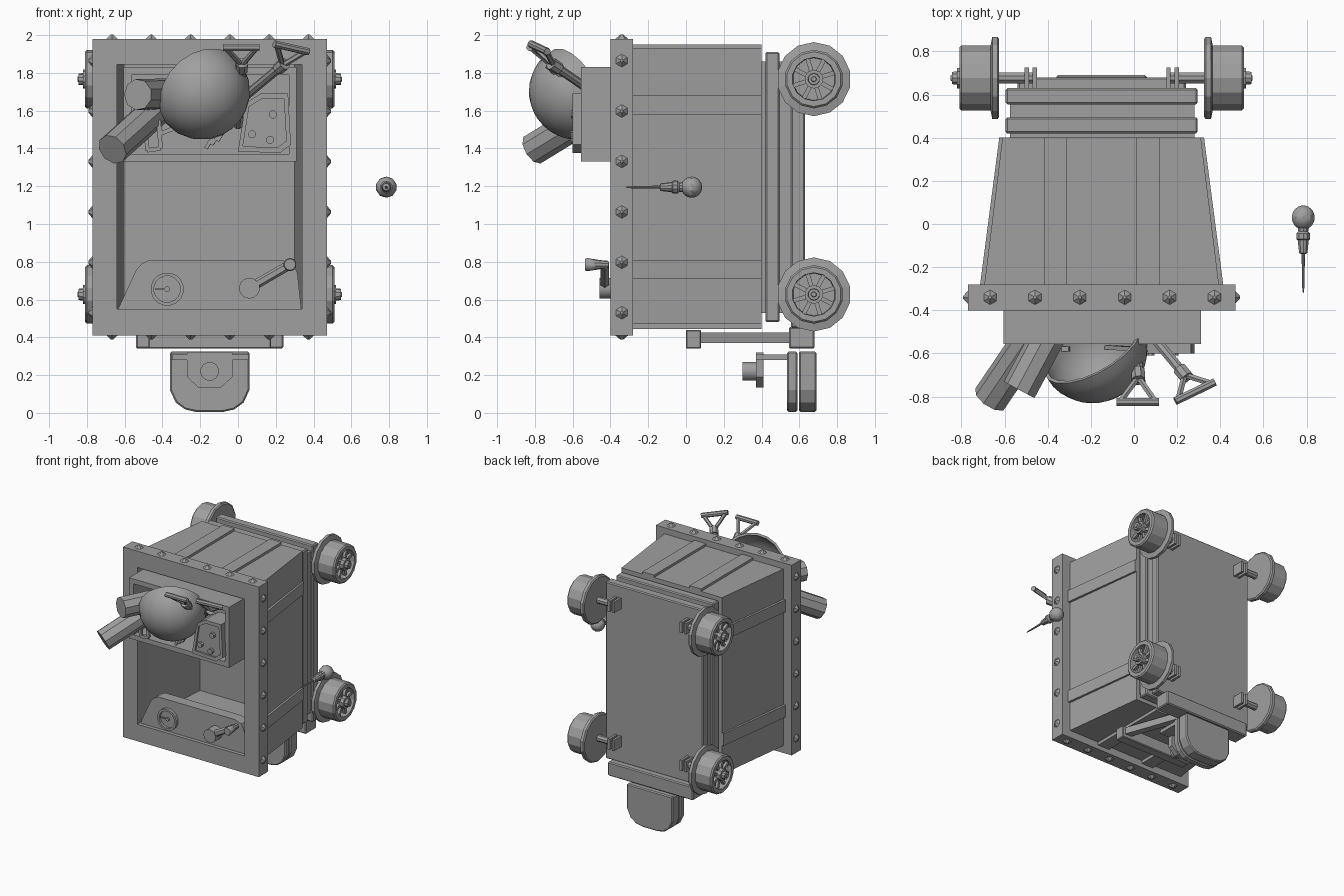
import bpy, bmesh, math
from mathutils import Vector, Matrix

if "Cube" in bpy.data.objects:
    bpy.data.objects.remove(bpy.data.objects["Cube"], do_unlink=True)

grey = bpy.data.materials.new("plain_grey")
grey.use_nodes = True
grey.diffuse_color = (0.35, 0.35, 0.35, 1)
grey.node_tree.nodes["Principled BSDF"].inputs["Base Color"].default_value = (0.35, 0.35, 0.35, 1)
CX = -0.15  # centre line of the cart


def finish(name, bm, bevel=0, smooth=False):
    bmesh.ops.recalc_face_normals(bm, faces=bm.faces)
    me = bpy.data.meshes.new(name)
    bm.to_mesh(me)
    bm.free()
    me.materials.append(grey)
    ob = bpy.data.objects.new(name, me)
    bpy.context.collection.objects.link(ob)
    if bevel:
        mod = ob.modifiers.new("bevel", 'BEVEL')
        mod.width, mod.segments = bevel, 1
    if smooth:
        bpy.ops.object.select_all(action='DESELECT')
        ob.select_set(True)
        bpy.context.view_layer.objects.active = ob
        bpy.ops.object.shade_smooth_by_angle(angle=math.radians(35))
    return ob


def loft(name, rings, caps=(True, True), bevel=0, smooth=False):
    """Skin a list of equal-length point rings."""
    bm = bmesh.new()
    vs = [[bm.verts.new(p) for p in r] for r in rings]
    n = len(vs[0])
    for a, b in zip(vs, vs[1:]):
        for i in range(n):
            bm.faces.new((a[i], a[(i + 1) % n], b[(i + 1) % n], b[i]))
    if caps[0]:
        bm.faces.new(vs[0])
    if caps[1]:
        bm.faces.new(vs[-1])
    return finish(name, bm, bevel, smooth)


def rect(x0, x1, z0, z1, y):
    return [(x0, y, z0), (x1, y, z0), (x1, y, z1), (x0, y, z1)]


def box(name, x, y, z, bevel=0.0):
    return loft(name, [rect(*x, *z, y[0]), rect(*x, *z, y[1])], bevel=bevel)


def lathe(name, origin, axis, profile, n=14, smooth=False, caps=(True, True)):
    """Turn (distance along axis, radius) pairs around an axis."""
    q = Vector(axis).to_track_quat('Z', 'Y')
    o = Vector(origin)
    rings = [[o + q @ Vector((r * math.cos(2 * math.pi * (i + .5) / n),
                              r * math.sin(2 * math.pi * (i + .5) / n), h))
              for i in range(n)] for h, r in profile]
    return loft(name, rings, caps, smooth=smooth)


def rod(name, a, b, r, n=8):
    d = Vector(b) - Vector(a)
    return lathe(name, a, d, [(0, r), (d.length, r)], n, True)


def plate(name, pts, y0, y1, bevel=0):
    """Extrude an (x, z) outline through y."""
    return loft(name, [[(x, y, z) for x, z in pts] for y in (y0, y1)], bevel=bevel)


# Hollow tapered tub
loft("tub", [rect(-0.61, 0.31, 0.47, 1.93, 0.40), rect(-0.695, 0.395, 0.47, 1.93, -0.29),
             rect(-0.64, 0.34, 0.55, 1.85, -0.29), rect(-0.60, 0.30, 0.55, 1.85, 0.36)])

# Straps around the tub
for z in (0.76, 1.63):
    for s in (-1, 1):
        pts = [(CX + s * w, y) for w, y in ((0.45, 0.40), (0.475, 0.40), (0.565, -0.29), (0.53, -0.29))]
        loft("side_strap", [[(x, y, h) for x, y in pts] for h in (z - 0.05, z + 0.05)])
for x in (-0.365, 0.065):
    for z in ((0.445, 0.48), (1.92, 1.95)):
        box("end_strap", (x - 0.053, x + 0.053), (-0.29, 0.40), z)

# Front rim
loft("front_rim", [rect(-0.77, 0.47, 0.41, 1.98, -0.40), rect(-0.77, 0.47, 0.41, 1.98, -0.28),
                   rect(-0.64, 0.34, 0.55, 1.845, -0.28), rect(-0.64, 0.34, 0.55, 1.845, -0.40),
                   rect(-0.77, 0.47, 0.41, 1.98, -0.40)], (False, False))

# Rim bolts
bolt = [(0, 0.034), (0.022, 0.008)]
for k in range(6):
    z, x = 0.53 + k * 0.267, -0.667 + k * 0.208
    for s in (-1, 1):
        lathe("side_bolt", (CX + s * 0.62, -0.34, z), (s, 0, 0), bolt, 6)
        lathe("end_bolt", (x, -0.34, 1.195 + s * 0.785), (0, 0, s), bolt, 6)

# Chassis
box("neck", (-0.575, 0.28), (0.36, 0.60), (0.53, 1.86))
box("inner_plate", (-0.595, 0.295), (0.42, 0.495), (0.48, 1.91), 0.008)
box("outer_plate", (-0.595, 0.295), (0.555, 0.63), (0.45, 1.91), 0.008)

# Undercarriage at the lower end
box("rear_beam", (-0.54, 0.24), (0.545, 0.68), (0.34, 0.455), 0.008)
box("front_beam", (-0.475, 0.175), (0.0, 0.08), (0.34, 0.44), 0.006)
for s in (-1, 1):
    pts = [(CX + s * x, y) for x, y in ((0.25, 0.06), (0.31, 0.06), (0.13, 0.56), (0.07, 0.56))]
    loft("brace", [[(x, y, h) for x, y in pts] for h in (0.37, 0.425)])

# Buffer: two rounded pads, bracket and knob
half = [(0.21, 0.325), (0.21, 0.12), (0.18, 0.055), (0.13, 0.018), (0.07, 0.005)]
outline = [(CX + x, z) for x, z in half] + [(CX - x, z) for x, z in reversed(half)]
plate("buffer_pad_inner", outline, 0.535, 0.59, 0.008)
plate("buffer_pad_outer", outline, 0.598, 0.69, 0.008)
box("buffer_arm", (-0.35, 0.055), (0.37, 0.54), (0.28, 0.31))
half = [(0.12, 0.32), (0.12, 0.19), (0.06, 0.135)]
plate("buffer_bracket", [(CX + x, z) for x, z in half] + [(CX - x, z) for x, z in reversed(half)], 0.37, 0.41)
rod("buffer_knob", (CX, 0.30, 0.22), (CX, 0.37, 0.22), 0.05, 12)

# Wheels with hub, spokes, axle and bracket
for s in (-1, 1):
    for z in (0.627, 1.767):
        y, x0 = 0.677, CX + s * 0.475
        lathe("wheel", (x0, y, z), (s, 0, 0),
              [(0, 0.185), (0.008, 0.196), (0.032, 0.196), (0.04, 0.155), (0.175, 0.155),
               (0.185, 0.145), (0.185, 0.115), (0.12, 0.112)], 14)
        lathe("wheel_hub", (x0, y, z), (s, 0, 0),
              [(0.05, 0.05), (0.195, 0.05), (0.195, 0.032), (0.22, 0.03), (0.22, 0.015), (0.225, 0.012)], 10)
        for k in range(8):
            a = k * math.pi / 4 + 0.3
            d = Vector((0, math.cos(a), math.sin(a)))
            c = Vector((x0 + s * 0.155, y, z))
            rod("spoke", c + d * 0.04, c + d * 0.12, 0.016, 4)
        rod("axle", (CX + s * 0.30, y, z), (x0, y, z), 0.027, 8)
        for w in (0.30, 0.338):
            xs = sorted((CX + s * w, CX + s * (w + 0.02)))
            box("axle_bracket", xs, (0.62, 0.725), (z - 0.045, z + 0.045))

# Open storage bin
loft("storage_bin", [rect(-0.605, 0.31, 1.33, 1.83, 0.10), rect(-0.605, 0.31, 1.33, 1.83, -0.557),
                     rect(-0.565, 0.27, 1.37, 1.79, -0.557), rect(-0.565, 0.27, 1.37, 1.79, 0.05)])

# Control panel with gauge and crank
plate("control_panel", [(-0.635, 0.55), (0.335, 0.55), (0.315, 0.74), (0.29, 0.79), (0.23, 0.81),
                        (-0.47, 0.81), (-0.51, 0.79), (-0.54, 0.755)], -0.37, -0.28)
lathe("gauge_ring", (-0.375, -0.37, 0.655), (0, -1, 0),
      [(0, 0.088), (0.025, 0.088), (0.025, 0.07), (0.005, 0.07)], 16)
rod("gauge_needle", (-0.44, -0.38, 0.655), (-0.365, -0.38, 0.655), 0.006, 4)
rod("gauge_pin", (-0.375, -0.37, 0.655), (-0.375, -0.39, 0.655), 0.015, 8)
rod("crank_hub", (0.06, -0.36, 0.66), (0.06, -0.457, 0.66), 0.055, 14)
rod("crank_arm", (0.06, -0.43, 0.66), (0.275, -0.43, 0.785), 0.025, 6)
lathe("crank_handle", (0.275, -0.41, 0.785), (0, -1, 0),
      [(0, 0.02), (0.03, 0.022), (0.07, 0.028), (0.115, 0.035), (0.125, 0.03)], 10, True)

# Rolled sheets in the bin
rod("roll_low", (-0.36, -0.36, 1.67), (-0.665, -0.81, 1.395), 0.085, 9)
rod("roll_high", (-0.30, -0.34, 1.69), (-0.53, -0.77, 1.685), 0.083, 9)

# Helmet bowl with a thin wall
R, D = 0.255, 0.25
outer = [(D * math.sin(t), R * math.cos(t)) for t in [k * math.pi / 16.5 for k in range(9)]]
inner = [(h * 0.93, r * 0.93) for h, r in outer]
lathe("helmet", (-0.19, -0.58, 1.70), (0.42, -0.72, -0.4), inner[::-1] + outer, 20, True)

# Straps and buckles hanging under the helmet
for k in range(3):
    rod("helmet_strap", (-0.01 + k * 0.02, -0.58, 1.66), (-0.17 + k * 0.03, -0.57, 1.40 + k * 0.02), 0.014, 4)
for a, b in (((-0.49, 1.55), (-0.42, 1.55)), ((-0.42, 1.55), (-0.41, 1.40)),
             ((-0.41, 1.40), (-0.48, 1.39)), ((-0.48, 1.39), (-0.49, 1.55)), ((-0.41, 1.48), (-0.30, 1.52))):
    rod("buckle_bar", (a[0], -0.58, a[1]), (b[0], -0.58, b[1]), 0.016, 4)


def grip_tool(base, neck, left, right):
    """Shaft ending in a triangular hand grip."""
    rod("tool_shaft", base, neck, 0.024)
    v, n = (Vector(neck) - Vector(base)).normalized(), Vector(neck)
    rod("tool_collar", n - v * 0.04, n + v * 0.02, 0.034)
    rod("grip_side", neck, left, 0.015, 6)
    rod("grip_side", neck, right, 0.015, 6)
    e = (Vector(right) - Vector(left)).normalized() * 0.015
    rod("grip_bar", Vector(left) - e, Vector(right) + e, 0.02)


grip_tool((0.0, -0.35, 1.52), (0.02, -0.71, 1.84), (-0.065, -0.825, 1.935), (0.10, -0.825, 1.935))
grip_tool((-0.03, -0.38, 1.62), (0.235, -0.70, 1.84), (0.205, -0.815, 1.95), (0.36, -0.74, 1.915))

# Switch box with raised border and buttons
pts = [(0.0, 1.385), (0.22, 1.375), (0.28, 1.42), (0.265, 1.69), (0.12, 1.69), (0.04, 1.64)]
mid = Vector((0.145, 1.535))
small = [mid + (Vector(p) - mid) * 0.82 for p in pts]
loft("switch_box", [[(x, y, z) for x, z in p] for p, y in
                    ((pts, -0.42), (pts, -0.60), (small, -0.60), (small, -0.585))])
for x, z in ((0.185, 1.58), (0.075, 1.475), (0.17, 1.445)):
    rod("switch_button", (x, -0.58, z), (x, -0.61, z), 0.022, 8)

# Separate awl floating beside the cart
ball = [(0.35 - 0.056 * math.cos(t), 0.056 * math.sin(t)) for t in [0.5 + k * 0.36 for k in range(8)]]
lathe("awl", (0.785, -0.32, 1.195), (0, 1, 0),
      [(0, 0.002), (0.03, 0.006), (0.18, 0.008), (0.185, 0.02), (0.245, 0.027), (0.25, 0.034),
       (0.275, 0.034), (0.285, 0.024)] + ball, 10, True)
